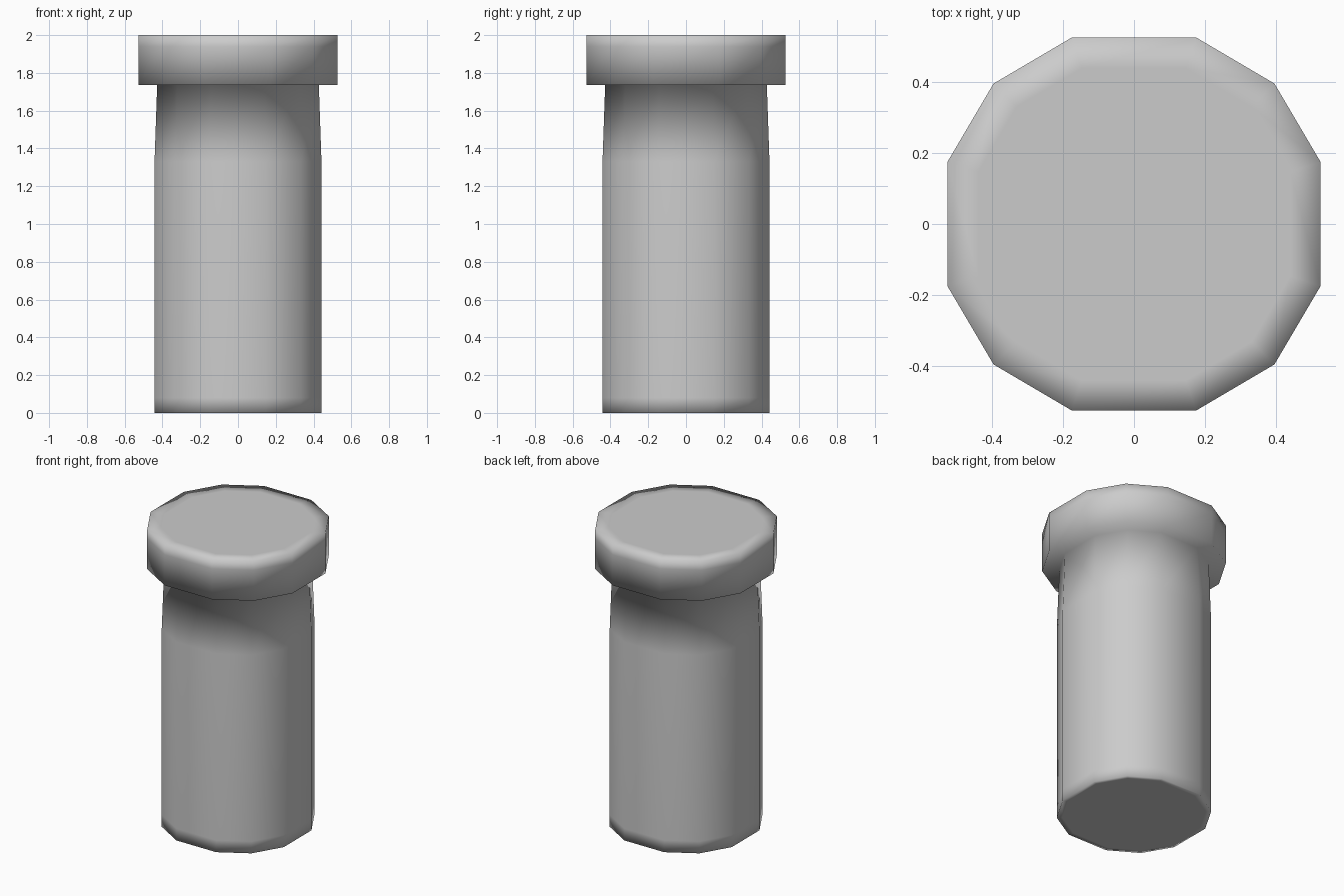
import bpy, bmesh

if "Cube" in bpy.data.objects:
    bpy.data.objects.remove(bpy.data.objects["Cube"])

# Twelve-sided outline for a given half width
def outline(h):
    a, b = h / 3, h * 0.753
    q = [(h, a), (b, b), (a, h)]
    pts = []
    for _ in range(4):
        pts += q
        q = [(-y, x) for x, y in q]
    return pts

# Stack of (half width, height) loops, capped at both ends
def loft(name, profile):
    bm = bmesh.new()
    rings = [[bm.verts.new((x, y, z)) for x, y in outline(h)] for h, z in profile]
    for lo, hi in zip(rings, rings[1:]):
        for i in range(12):
            j = (i + 1) % 12
            bm.faces.new((lo[i], lo[j], hi[j], hi[i]))
    bm.faces.new(rings[0][::-1])
    bm.faces.new(rings[-1])
    bmesh.ops.recalc_face_normals(bm, faces=bm.faces)
    for f in bm.faces:
        f.smooth = True
    mesh = bpy.data.meshes.new(name)
    bm.to_mesh(mesh)
    bm.free()
    obj = bpy.data.objects.new(name, mesh)
    bpy.context.collection.objects.link(obj)
    return obj

# Shaft with support loops, stepping out into the wide head
loft("headed_pin", [
    (0.41, 0.0), (0.442, 0.0), (0.442, 0.08), (0.442, 1.33), (0.428, 1.735),
    (0.526, 1.735), (0.526, 1.94), (0.526, 2.0), (0.44, 2.0),
])
